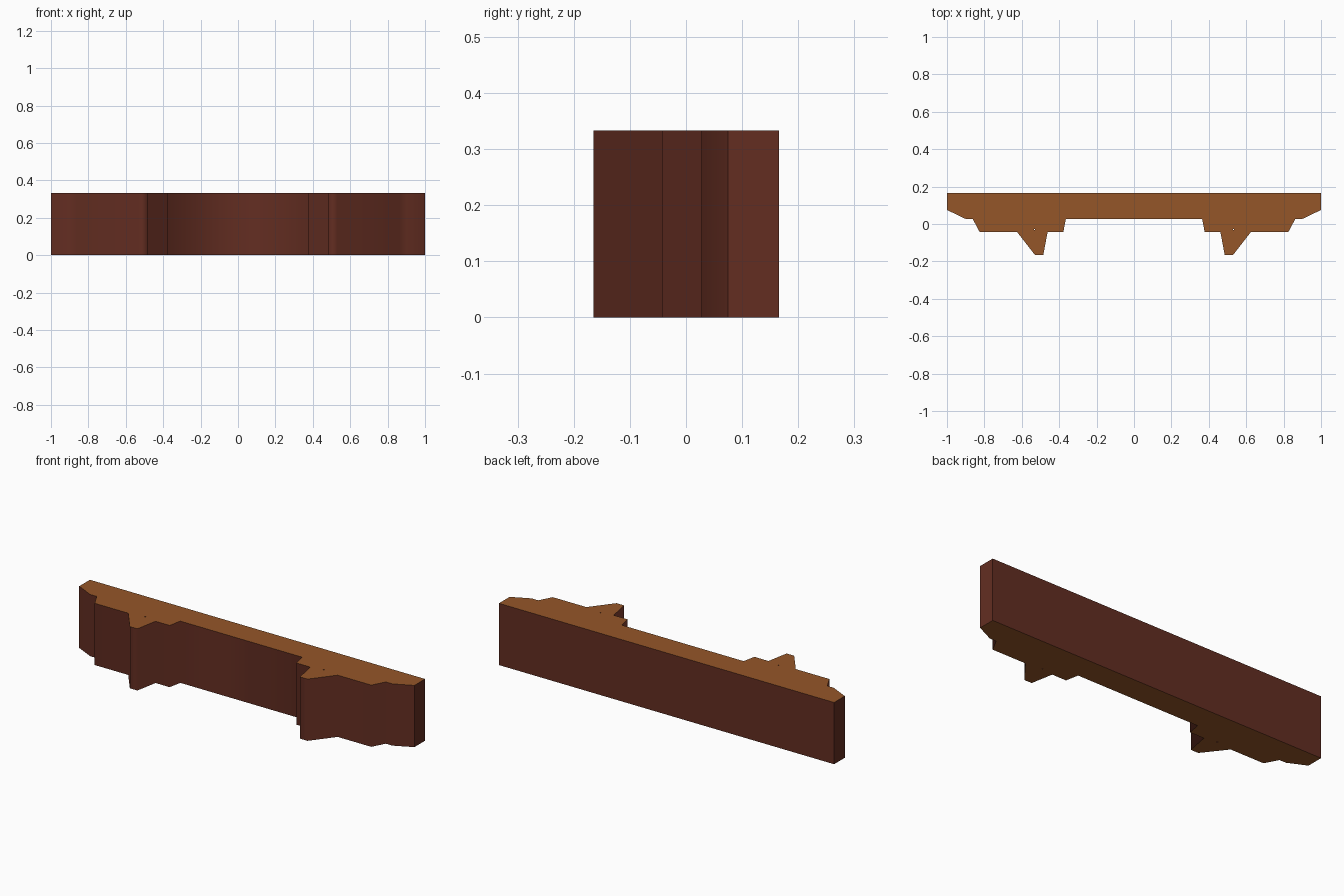
import bpy, bmesh, math

if "Cube" in bpy.data.objects:
    bpy.data.objects.remove(bpy.data.objects["Cube"])

H = 0.333


def material(name, col):
    m = bpy.data.materials.new(name)
    m.diffuse_color = (*col, 1)
    m.use_nodes = True
    m.node_tree.nodes["Principled BSDF"].inputs["Base Color"].default_value = m.diffuse_color
    return m


wood_cap = material("light brown wood", (0.30, 0.094, 0.022))
wood_side = material("dark red wood", (0.125, 0.0265, 0.0155))

# Half of the plan outline, from the back corner round to the centre recess
half = [(1, .166), (1, .075), (.902, .028), (.863, .028), (.825, -.043), (.625, -.043),
        (.53, -.165), (.485, -.165), (.462, -.043), (.378, -.043), (.364, .028)]
outline = half + [(-x, y) for x, y in reversed(half)]

# Tiny diamond peg holes in each bracket
r = .004
holes = [[(s * .532 + r, -.03), (s * .532, -.03 + r), (s * .532 - r, -.03), (s * .532, -.03 - r)]
         for s in (-1, 1)]

# Extruded plan, with the holes left open
curve = bpy.data.curves.new("plan", 'CURVE')
curve.dimensions = '2D'
curve.fill_mode = 'BOTH'
curve.extrude = H / 2
for pts in [outline] + holes:
    s = curve.splines.new('POLY')
    s.points.add(len(pts) - 1)
    for p, (x, y) in zip(s.points, pts):
        p.co = (x, y, 0, 1)
    s.use_cyclic_u = True
plan = bpy.data.objects.new("plan", curve)
bpy.context.collection.objects.link(plan)
bpy.context.view_layer.update()
mesh = bpy.data.meshes.new_from_object(plan.evaluated_get(bpy.context.evaluated_depsgraph_get()))
bpy.data.objects.remove(plan)
mesh.materials.clear()
mesh.materials.append(wood_cap)
mesh.materials.append(wood_side)

# Weld, stand on the ground, colour caps and sides by direction
bm = bmesh.new()
bm.from_mesh(mesh)
bmesh.ops.remove_doubles(bm, verts=bm.verts, dist=.0005)
bmesh.ops.translate(bm, verts=bm.verts, vec=(0, 0, H / 2))
bmesh.ops.recalc_face_normals(bm, faces=bm.faces)
for f in bm.faces:
    f.material_index = 0 if abs(f.normal.z) > .5 else 1
# Crisp corners on the two ends
for e in bm.edges:
    if all(abs(v.co.x) > .99 for v in e.verts):
        e.smooth = False
bm.to_mesh(mesh)
bm.free()
ob = bpy.data.objects.new("carved_beam", mesh)
bpy.context.collection.objects.link(ob)
bpy.context.view_layer.objects.active = ob
ob.select_set(True)
bpy.ops.object.shade_smooth_by_angle(angle=math.radians(79.5), keep_sharp_edges=True)
